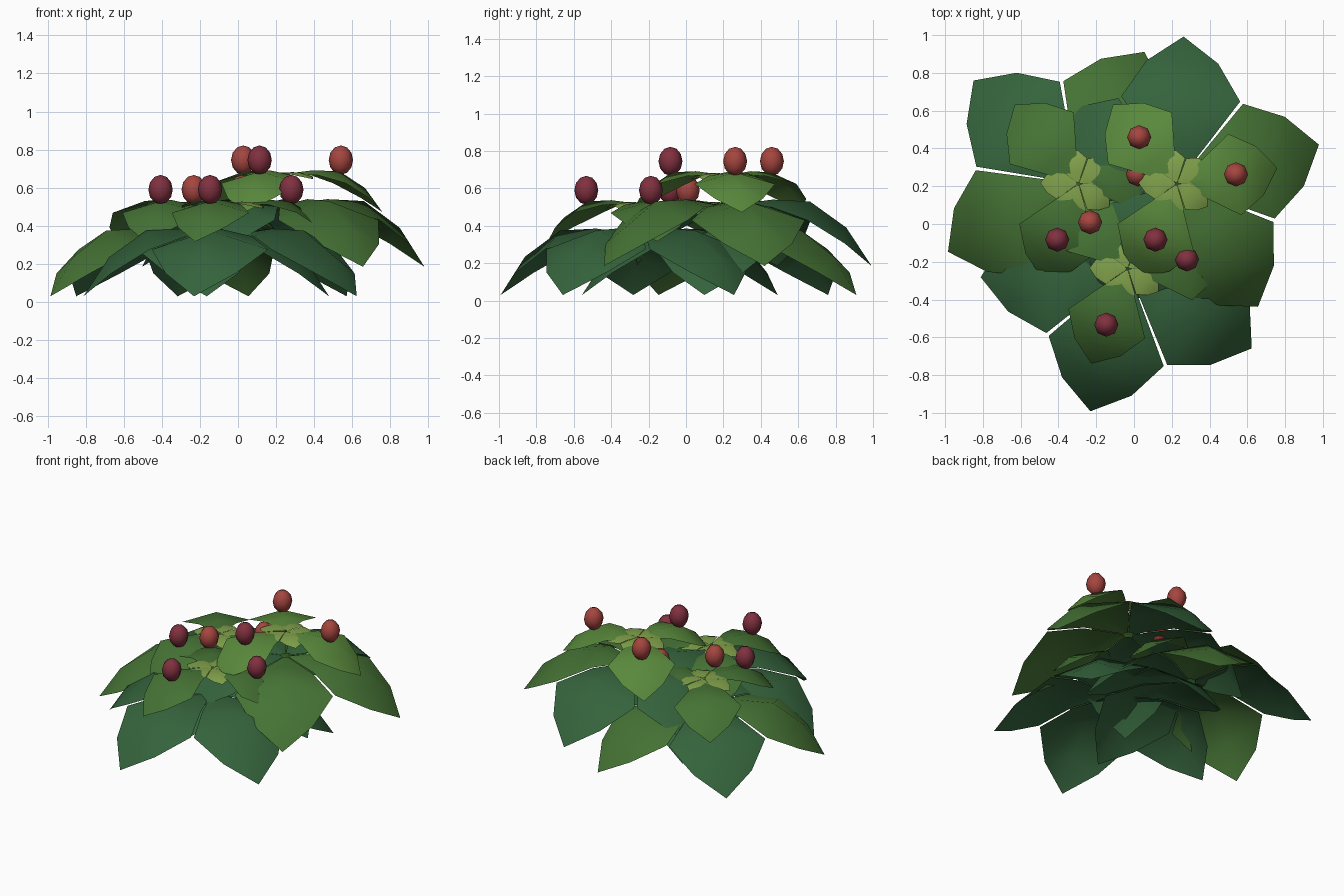
import bpy, bmesh, math

if "Cube" in bpy.data.objects:
    bpy.data.objects.remove(bpy.data.objects["Cube"])


def material(name, rgb):
    m = bpy.data.materials.new(name)
    m.diffuse_color = (*rgb, 1)
    m.use_nodes = True
    m.node_tree.nodes["Principled BSDF"].inputs["Base Color"].default_value = m.diffuse_color
    return m


DARK = material("dark_leaf", (0.035, 0.125, 0.045))
MID = material("mid_leaf", (0.06, 0.17, 0.035))
LIGHT = material("light_leaf", (0.1, 0.25, 0.045))
YOUNG = material("young_leaf", (0.22, 0.36, 0.07))
RED = material("red_berry", (0.38, 0.06, 0.05))
WINE = material("wine_berry", (0.22, 0.03, 0.05))

# leaf stations: radius, half width, midrib height, edge height
LEAF = [(0.03, 0.02, 0.355, 0.35),
        (0.25, 0.175, 0.385, 0.345),
        (0.45, 0.315, 0.375, 0.275),
        (0.645, 0.19, 0.235, 0.15),
        (0.78, 0.0, 0.03, 0.03)]


def finish(name, bm, mat):
    me = bpy.data.meshes.new(name)
    for f in bm.faces:
        f.smooth = True
    bm.to_mesh(me)
    bm.free()
    me.materials.append(mat)
    ob = bpy.data.objects.new(name, me)
    bpy.context.collection.objects.link(ob)
    return ob


def leaf(name, centre, angle, size, z0, zscale, mat):
    """Arched pointed blade radiating from the rosette centre."""
    bm = bmesh.new()
    c, s = math.cos(math.radians(angle)), math.sin(math.radians(angle))

    def point(r, w, z):
        r, w = r * size, w * size
        return bm.verts.new((centre[0] + r * c - w * s,
                             centre[1] + r * s + w * c, z0 + z * zscale))

    rows = [[point(r, -w, ze), point(r, 0, zm), point(r, w, ze)]
            for r, w, zm, ze in LEAF[:-1]]
    for a, b in zip(rows, rows[1:]):
        for i in range(2):
            bm.faces.new((a[i], b[i], b[i + 1], a[i + 1]))
    tip = point(LEAF[-1][0], 0, LEAF[-1][2])
    last = rows[-1]
    for i in range(2):
        bm.faces.new((last[i], tip, last[i + 1]))
    finish(name, bm, mat)


def berry(name, x, y, z, mat):
    bm = bmesh.new()
    bmesh.ops.create_uvsphere(bm, u_segments=8, v_segments=6, radius=1)
    for v in bm.verts:
        v.co = (x + v.co.x * 0.064, y + v.co.y * 0.064, z + v.co.z * 0.077)
    finish(name, bm, mat)


# three rosettes: centre, height, first big leaf angle, big leaf colours, mid colour, berries
ROSETTES = [
    ((0.227, 0.213), 0.155, 15.4, (MID, DARK, DARK, DARK, MID), LIGHT, (RED, RED, WINE)),
    ((-0.293, 0.213), 0.0, 63.5, (MID, DARK, MID, DARK, DARK), MID, (RED, None, WINE)),
    ((-0.033, -0.237), 0.0, 39.3, (DARK, DARK, DARK, DARK, DARK), MID, (WINE, RED, WINE)),
]

for n, (ctr, h, start, cols, midcol, fruit) in enumerate(ROSETTES, 1):
    # outer ring of large drooping leaves
    for i in range(5):
        leaf(f"large_leaf_{n}_{i + 1}", ctr, start + 72 * i, 1.0, h, 1.0, cols[i])
    # middle ring, each with a berry above it
    for i in range(3):
        a = 9 + 120 * i
        leaf(f"middle_leaf_{n}_{i + 1}", ctr, a, 0.69, h + 0.298, 0.62, midcol)
        if fruit[i]:
            t = math.radians(a)
            berry(f"berry_{n}_{i + 1}", ctr[0] + 0.317 * math.cos(t),
                  ctr[1] + 0.317 * math.sin(t), h + 0.59, fruit[i])
    # small young leaves at the heart
    for i in range(5):
        leaf(f"young_leaf_{n}_{i + 1}", ctr, 35 + 72 * i, 0.26, h + 0.488, 0.1, YOUNG)
